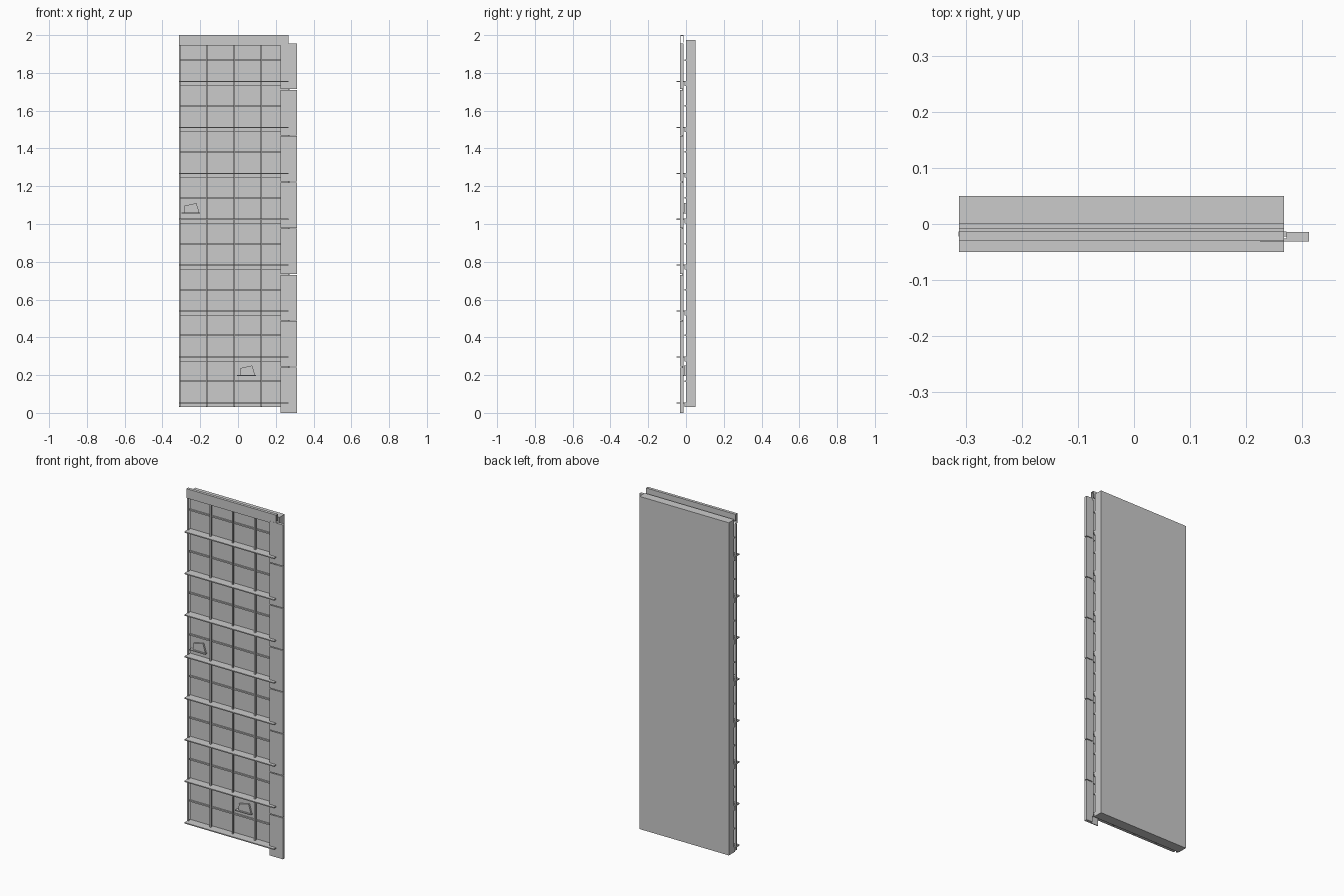
import bpy, bmesh

if "Cube" in bpy.data.objects:
    bpy.data.objects.remove(bpy.data.objects["Cube"])

def finish(name, bm):
    bmesh.ops.recalc_face_normals(bm, faces=bm.faces)
    me = bpy.data.meshes.new(name)
    bm.to_mesh(me)
    bm.free()
    ob = bpy.data.objects.new(name, me)
    bpy.context.collection.objects.link(ob)
    return ob

def box(name, x, y, z, bevel=0):
    """Box from (min, max) ranges on each axis."""
    bm = bmesh.new()
    bmesh.ops.create_cube(bm, size=1)
    for v in bm.verts:
        for i, r in enumerate((x, y, z)):
            v.co[i] = (r[0] + r[1]) / 2 + v.co[i] * (r[1] - r[0])
    if bevel:
        bmesh.ops.bevel(bm, geom=bm.edges[:], offset=bevel, segments=1, affect='EDGES')
    return finish(name, bm)

def prism(name, pts, axis, lo, hi):
    """Extrude a 2D outline along x, y or z."""
    def place(p, d):
        return {'x': (d, *p), 'y': (p[0], d, p[1]), 'z': (*p, d)}[axis]
    bm = bmesh.new()
    f = bm.faces.new([bm.verts.new(place(p, lo)) for p in pts])
    new = bmesh.ops.extrude_face_region(bm, geom=[f])['geom']
    a, b = place((0, 0), 0), place((0, 0), hi - lo)
    bmesh.ops.translate(bm, vec=[q - p for p, q in zip(a, b)],
                        verts=[v for v in new if isinstance(v, bmesh.types.BMVert)])
    return finish(name, bm)

L, R = -0.312, 0.267
PITCH = 0.243

# backing wall
box("wall_slab", (L, R), (0, 0.05), (0.03, 1.975))

# top trim, an inverted channel
prism("top_trim", [(-0.030, 1.945), (-0.030, 2.0), (-0.013, 2.0), (-0.013, 1.96),
                   (-0.017, 1.96), (-0.017, 1.994), (-0.026, 1.994), (-0.026, 1.945)],
      'x', L, R)

# vertical battens
for i in range(5):
    x = L + 0.003 + i * 0.1443
    box("vertical_batten", (x - 0.004, x + 0.004), (-0.022, -0.013), (0.035, 1.945))

for i in range(8):
    z = 0.05 + i * PITCH
    # angled support rail: projecting ledge with a leg against the wall
    prism("support_rail", [(-0.05, z), (-0.05, z + 0.006), (0, z + 0.006), (0, z - 0.02),
                           (-0.008, z - 0.02), (-0.008, z)], 'x', L, R)
    # thin rod halfway between rails
    zr = z + 0.117
    box("cross_rod", (L, R), (-0.008, 0.0), (zr - 0.004, zr + 0.004))
    # edge tile, with a thin face and a thick outer return
    z0, z1 = i * 0.2449, i * 0.2449 + 0.2405
    prism("edge_tile", [(0.225, -0.031), (0.312, -0.031), (0.312, -0.014),
                        (0.272, -0.014), (0.272, -0.026), (0.225, -0.026)], 'z', z0, z1)

# small wedge clips
for x, z in ((-0.25, 1.055), (0.045, 0.195)):
    box("clip_base", (x - 0.05, x + 0.05), (-0.02, 0), (z, z + 0.005))
    prism("clip_wedge", [(x - 0.035, z + 0.005), (x + 0.045, z + 0.005),
                         (x + 0.03, z + 0.056), (x - 0.032, z + 0.042)], 'y', -0.01, 0)
